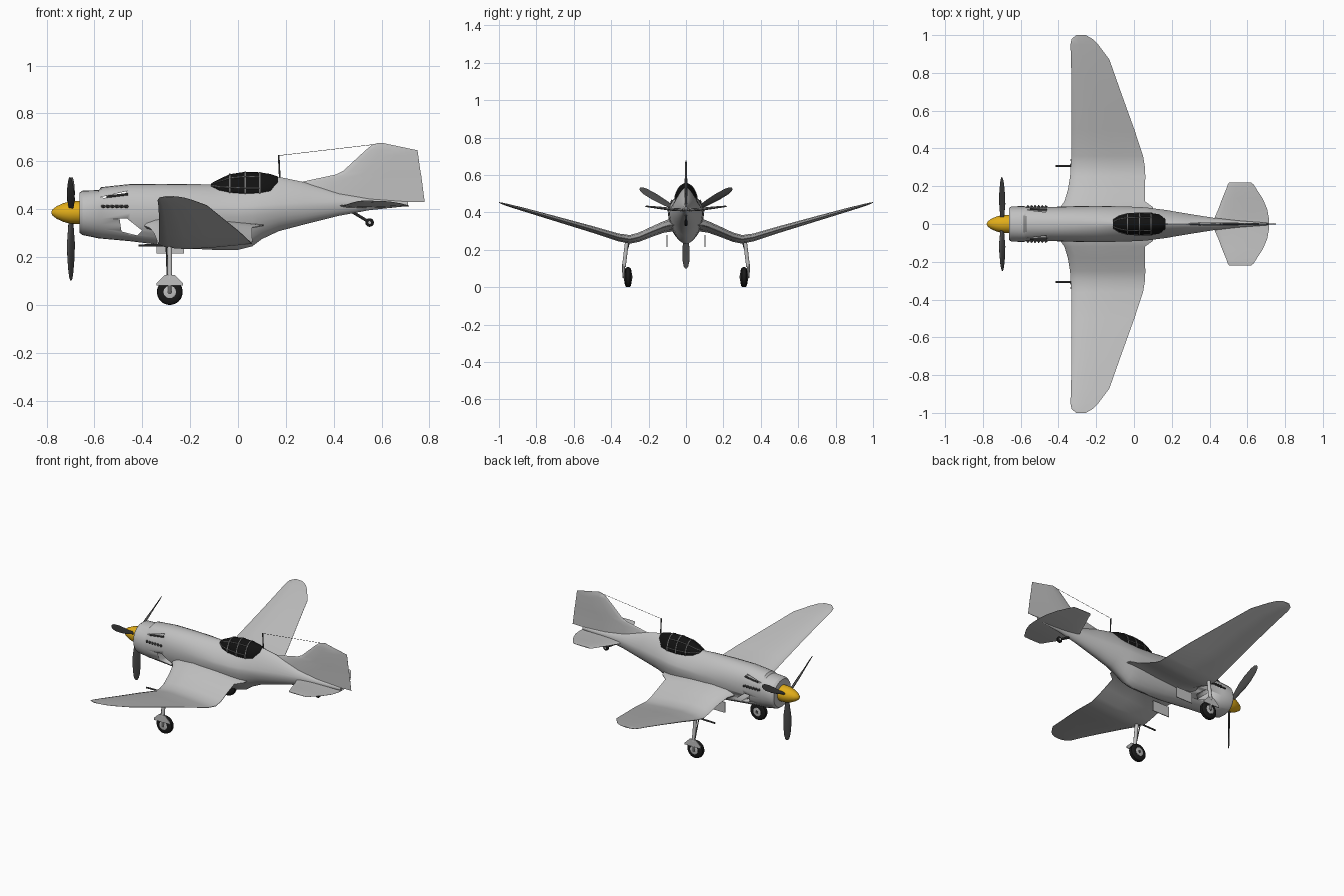
import bpy, bmesh, math
from mathutils import Vector as V

if "Cube" in bpy.data.objects:
    bpy.data.objects.remove(bpy.data.objects["Cube"])


def material(name, r, g, b):
    m = bpy.data.materials.new(name)
    m.diffuse_color = (r, g, b, 1)
    m.use_nodes = True
    m.node_tree.nodes["Principled BSDF"].inputs["Base Color"].default_value = m.diffuse_color
    return m


GREY = material("light grey paint", .53, .53, .53)
YELLOW = material("yellow paint", .76, .42, .01)
DARK = material("dark metal", .075, .075, .075)
STEEL = material("mid grey frame", .16, .16, .16)
BLACK = material("black glass", .006, .006, .006)
RUBBER = material("black rubber", .01, .01, .01)


def loft(name, rings, mat, angle=35):
    """Skin a row of equal-length rings and cap both ends."""
    bm = bmesh.new()
    rows = [[bm.verts.new(p) for p in ring] for ring in rings]
    n = len(rows[0])
    for a, b in zip(rows, rows[1:]):
        for i in range(n):
            j = (i + 1) % n
            bm.faces.new((a[i], a[j], b[j], b[i]))
    bm.faces.new(rows[0])
    bm.faces.new(rows[-1])
    bmesh.ops.recalc_face_normals(bm, faces=bm.faces)
    me = bpy.data.meshes.new(name)
    bm.to_mesh(me)
    bm.free()
    me.materials.append(mat)
    ob = bpy.data.objects.new(name, me)
    bpy.context.collection.objects.link(ob)
    bpy.ops.object.select_all(action='DESELECT')
    ob.select_set(True)
    bpy.context.view_layer.objects.active = ob
    bpy.ops.object.shade_smooth_by_angle(angle=math.radians(angle))
    return ob


def hull(x, top, mid, bottom, w, nt=2.0, nb=2.0, n=28):
    """Body cross-section across x: two superellipse halves."""
    pts = []
    for i in range(n):
        a = 2 * math.pi * i / n
        c, s = math.cos(a), math.sin(a)
        e = 2 / (nt if s >= 0 else nb)
        h = top - mid if s >= 0 else mid - bottom
        pts.append(V((x, w * math.copysign(abs(c) ** e, c),
                      mid + h * math.copysign(abs(s) ** e, s))))
    return pts


def foil(lead, chord, thick):
    """Wing section from leading point, chord vector, half-thickness vector."""
    lead, chord, thick = V(lead), V(chord), V(thick)
    shape = [(.02, .32), (.1, .75), (.3, 1), (.6, .7), (1, .06)]
    upper = [lead + chord * u + thick * t for u, t in reversed(shape)]
    lower = [lead + chord * u - thick * t for u, t in shape]
    return upper + [lead] + lower


def lathe(name, origin, axis, profile, mat, n=20):
    """Round part from (distance, radius) pairs along an axis."""
    axis = V(axis).normalized()
    p = axis.orthogonal().normalized()
    q = axis.cross(p)
    rings = [[V(origin) + axis * d + (p * math.cos(2 * math.pi * i / n)
              + q * math.sin(2 * math.pi * i / n)) * r for i in range(n)]
             for d, r in profile]
    return loft(name, rings, mat)


def rod(name, a, b, r, mat, n=10):
    d = V(b) - V(a)
    return lathe(name, a, d, [(0, r), (d.length, r)], mat, n)


def plate(name, outline, y0, y1, mat):
    """Flat panel from an x-z outline between two y values."""
    return loft(name, [[(x, y, z) for x, z in outline] for y in (y0, y1)], mat)


# fuselage: x, top, mid, bottom, half width, upper and lower roundness
fuselage = loft("fuselage", [hull(*s) for s in (
    (-.663, .468, .385, .302, .084, 2.1, 2.1),
    (-.65, .477, .385, .292, .093, 2.1, 2.1),
    (-.582, .480, .385, .278, .095, 2.2, 2.1),
    (-.572, .492, .385, .277, .090, 2.2, 2.1),
    (-.45, .505, .385, .266, .090, 2.2, 2.1),
    (-.32, .506, .390, .25, .094, 2.0, 2.0),
    (-.2, .505, .392, .235, .096, 1.8, 1.8),
    (-.1, .503, .394, .23, .094, 1.5, 1.7),
    (0, .510, .395, .23, .091, 1.4, 1.7),
    (.06, .518, .398, .245, .088, 1.4, 1.7),
    (.1, .526, .402, .275, .083, 1.4, 1.8),
    (.17, .535, .408, .308, .074, 1.4, 1.8),
    (.28, .512, .415, .337, .055, 1.5, 1.9),
    (.42, .468, .422, .372, .033, 1.7, 2),
    (.55, .445, .422, .396, .018, 1.8, 2),
    (.71, .432, .422, .413, .006, 2, 2))], GREY, 28)

# openings that run through the nose
for outline in ([(-.495, .36), (-.465, .362), (-.40, .31), (-.42, .29), (-.487, .307)],
                [(-.575, .45), (-.465, .475), (-.465, .458), (-.56, .447)]):
    cutter = plate("nose_cutter", outline, -.2, .2, GREY)
    cutter.hide_render = True
    mod = fuselage.modifiers.new("opening", 'BOOLEAN')
    mod.operation, mod.solver, mod.object = 'DIFFERENCE', 'EXACT', cutter
    bpy.context.view_layer.objects.active = fuselage
    bpy.ops.object.modifier_apply(modifier=mod.name)
    bpy.data.objects.remove(cutter)

# gull wing: y, leading x, trailing x, height, half thickness
half = [(.05, -.40, .11, .335, .036), (.09, -.39, .10, .33, .034),
        (.12, -.368, .058, .322, .031), (.18, -.35, .058, .298, .028),
        (.25, -.338, .06, .268, .025), (.30, -.335, .058, .256, .023),
        (.36, -.33, .048, .266, .021), (.5, -.33, .002, .309, .018),
        (.7, -.33, -.07, .367, .014), (.87, -.333, -.13, .416, .01),
        (.95, -.336, -.19, .438, .007), (.98, -.33, -.22, .447, .005),
        (1, -.305, -.255, .453, .002)]
both = [(-y, *r) for y, *r in reversed(half)] + half
loft("wing", [foil((a, y, z), (b - a, 0, 0), (0, 0, t)) for y, a, b, z, t in both], GREY)

# tailplane
half = [(.0, .40, .715, .412, .008), (.03, .425, .714, .414, .008),
        (.08, .447, .705, .417, .008), (.137, .468, .68, .424, .007),
        (.19, .49, .645, .43, .005), (.21, .497, .632, .432, .004),
        (.22, .505, .62, .433, .002)]
both = [(-y, *r) for y, *r in reversed(half[1:])] + half
loft("tailplane", [foil((a, y, z), (b - a, 0, 0), (0, 0, t)) for y, a, b, z, t in both], GREY)

# fin and rudder: height, leading x, trailing x, half thickness
loft("fin", [foil((a, 0, z), (b - a, 0, 0), (0, t, 0)) for z, a, b, t in (
    (.43, .27, .78, .009), (.515, .27, .769, .008), (.545, .41, .765, .007),
    (.56, .44, .762, .007), (.625, .51, .753, .006), (.646, .533, .75, .005),
    (.67, .562, .635, .004), (.677, .59, .605, .002))], GREY)

# canopy glass with hoops and rails
stations = [(-.112, .508, .497, .48, .022), (-.08, .525, .486, .45, .043),
            (-.035, .546, .478, .455, .056), (.03, .556, .472, .45, .06),
            (.09, .554, .472, .45, .058), (.135, .547, .478, .455, .051),
            (.168, .536, .51, .48, .025)]
glass = [hull(*s, 1.8, 2) for s in stations]
loft("canopy", glass, BLACK)
for x, top, mid, low, w in stations[2:5]:
    loft("canopy_hoop", [hull(x + d, top + .002, mid, low, w + .002, 1.8, 2)
                         for d in (-.003, .003)], STEEL)
for k in (1, 4, 10, 13):
    loft("canopy_rail", [[r[k] + V((0, .003 * math.cos(i * math.pi / 3),
                                    .003 * math.sin(i * math.pi / 3)))
                          for i in range(6)] for r in glass[:5]], STEEL)

# spinner and three twisted propeller blades
lathe("spinner", (-.78, 0, .386), (1, 0, 0),
      [(0, .002), (.006, .014), (.022, .026), (.05, .039), (.08, .047), (.12, .048)],
      YELLOW, 24)
for b in range(3):
    a = math.radians(270 + 120 * b)
    out, side = V((0, math.cos(a), math.sin(a))), V((0, -math.sin(a), math.cos(a)))
    rings = []
    for r, chord, twist, t in ((.03, .02, 65, .008), (.07, .028, 58, .006),
                               (.13, .044, 48, .005), (.19, .048, 38, .004),
                               (.25, .040, 30, .003), (.275, .027, 27, .002),
                               (.285, .010, 26, .001)):
        w = math.radians(twist)
        along = V((math.sin(w), 0, 0)) + side * math.cos(w)
        normal = V((math.cos(w), 0, 0)) - side * math.sin(w)
        rings.append(foil(V((-.698, 0, .386)) + out * r - along * chord / 2,
                          along * chord, normal * t))
    loft("propeller_blade", rings, DARK)

# paired parts
for s in (1, -1):
    # main wheels and hubs
    lathe("main_wheel", (-.285, s * .31 - .018, .054), (0, 1, 0),
          [(0, .034), (.002, .045), (.008, .052), (.018, .054), (.028, .052),
           (.034, .045), (.036, .034)], RUBBER, 28)
    lathe("wheel_hub", (-.285, s * .31 - .021, .054), (0, 1, 0),
          [(0, .018), (.002, .026), (.04, .026), (.042, .018)], GREY, 20)
    lathe("hub_cap", (-.285, s * .31 - .023, .054), (0, 1, 0),
          [(0, .009), (.046, .009)], DARK, 12)
    # legs and struts
    rod("gear_leg", (-.285, s * .315, .25), (-.285, s * .332, .11), .0105, GREY, 12)
    rod("gear_fork", (-.285, s * .333, .12), (-.285, s * .333, .05), .007, GREY)
    rod("axle", (-.285, s * .30, .054), (-.285, s * .337, .054), .006, DARK)
    rod("gear_brace", (-.30, s * .30, .25), (-.295, s * .338, .11), .003, DARK)
    # gear doors
    plate("gear_door", [(-.34, .08), (-.23, .08), (-.23, .09), (-.265, .125),
                        (-.305, .125), (-.34, .092)], s * .336, s * .341, GREY)
    plate("inner_gear_door", [(-.34, .215), (-.225, .215), (-.225, .28), (-.34, .28)],
          s * .099, s * .104, GREY)
    # gun barrel in the wing
    rod("wing_gun", (-.415, s * .307, .248), (-.31, s * .307, .25), .005, DARK)
    rod("nose_gun", (-.55, s * .079, .452), (-.46, s * .076, .463), .005, DARK)
    # exhaust stubs
    for i in range(6):
        x = -.57 + .019 * i
        rod("exhaust_stub", (x, s * .08, .412), (x + .012, s * .097, .411), .0065, DARK, 8)

# tail wheel
rod("tail_leg", (.475, 0, .39), (.55, 0, .345), .006, DARK)
lathe("tail_wheel", (.55, -.008, .344), (0, 1, 0),
      [(0, .012), (.004, .018), (.012, .018), (.016, .012)], RUBBER, 16)
lathe("tail_hub", (.55, -.009, .344), (0, 1, 0), [(0, .006), (.018, .006)], GREY, 10)

# aerial mast and wire
rod("aerial_mast", (.175, 0, .52), (.17, 0, .626), .0035, DARK, 8)
rod("aerial_wire", (.17, 0, .624), (.6, 0, .674), .001, DARK, 5)
